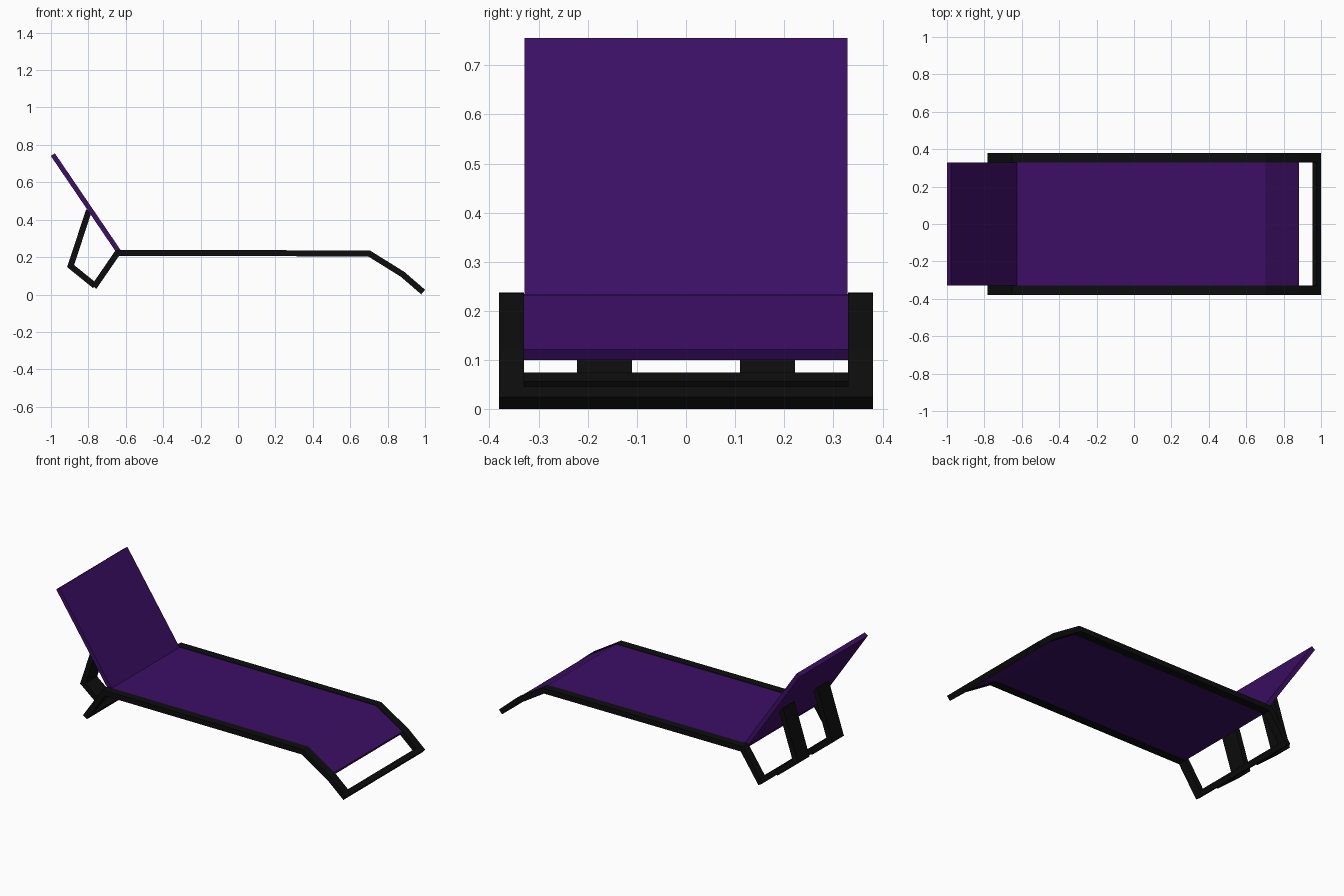
import bpy, bmesh
from mathutils import Vector

if "Cube" in bpy.data.objects:
    bpy.data.objects.remove(bpy.data.objects["Cube"])


def material(name, rgb):
    m = bpy.data.materials.new(name)
    m.diffuse_color = (*rgb, 1)
    m.use_nodes = True
    m.node_tree.nodes["Principled BSDF"].inputs["Base Color"].default_value = m.diffuse_color
    return m


BLACK = material("black frame", (0.004, 0.004, 0.004))
PURPLE = material("purple fabric", (0.045, 0.0047, 0.13))


def strip(name, path, thick, y0, y1, mat):
    """Flat band following an x-z path with mitred corners, spanning y0..y1."""
    pts = [Vector(p) for p in path]
    dirs = [(b - a).normalized() for a, b in zip(pts, pts[1:])]
    normals = [Vector((-d.y, d.x)) for d in dirs]
    upper, lower = [], []
    for i, p in enumerate(pts):
        a, b = normals[max(i - 1, 0)], normals[min(i, len(normals) - 1)]
        off = (a + b) / (1 + a.dot(b)) * thick / 2
        upper.append(p + off)
        lower.append(p - off)
    bm = bmesh.new()
    rings = []
    for u, l in zip(upper, lower):
        rings.append([bm.verts.new((q.x, y, q.y))
                      for q, y in ((u, y0), (u, y1), (l, y1), (l, y0))])
    for r, s in zip(rings, rings[1:]):
        for k in range(4):
            n = (k + 1) % 4
            bm.faces.new((r[k], r[n], s[n], s[k]))
    bm.faces.new(rings[0])
    bm.faces.new(rings[-1])
    bmesh.ops.recalc_face_normals(bm, faces=bm.faces)
    me = bpy.data.meshes.new(name)
    bm.to_mesh(me)
    bm.free()
    me.materials.append(mat)
    ob = bpy.data.objects.new(name, me)
    bpy.context.collection.objects.link(ob)
    return ob


T = 0.032
# side rails with rear leg and sloping foot end, plus rear support struts
rail = [(-0.77, 0.04), (-0.645, 0.222), (0.70, 0.220), (0.88, 0.108), (0.99, 0.013)]
strut = [(-0.765, 0.047), (-0.895, 0.152), (-0.797, 0.45)]
for side, s in (("left", -1), ("right", 1)):
    strip(f"side_rail_{side}", rail, T, *sorted((s * 0.33, s * 0.38)), BLACK)
    strip(f"back_strut_{side}", strut, T, *sorted((s * 0.11, s * 0.222)), BLACK)

# cross bars joining the rails
strip("rear_cross_bar", [(-0.77, 0.04), (-0.752, 0.066)], T, -0.33, 0.33, BLACK)
strip("foot_cross_bar", [(0.965, 0.0346), (0.99, 0.013)], T, -0.33, 0.33, BLACK)

# fabric seat and reclined back
strip("seat", [(-0.64, 0.222), (0.70, 0.220), (0.875, 0.111)], 0.026, -0.33, 0.33, PURPLE)
strip("backrest", [(-0.636, 0.227), (-0.99, 0.748)], 0.026, -0.329, 0.329, PURPLE)
